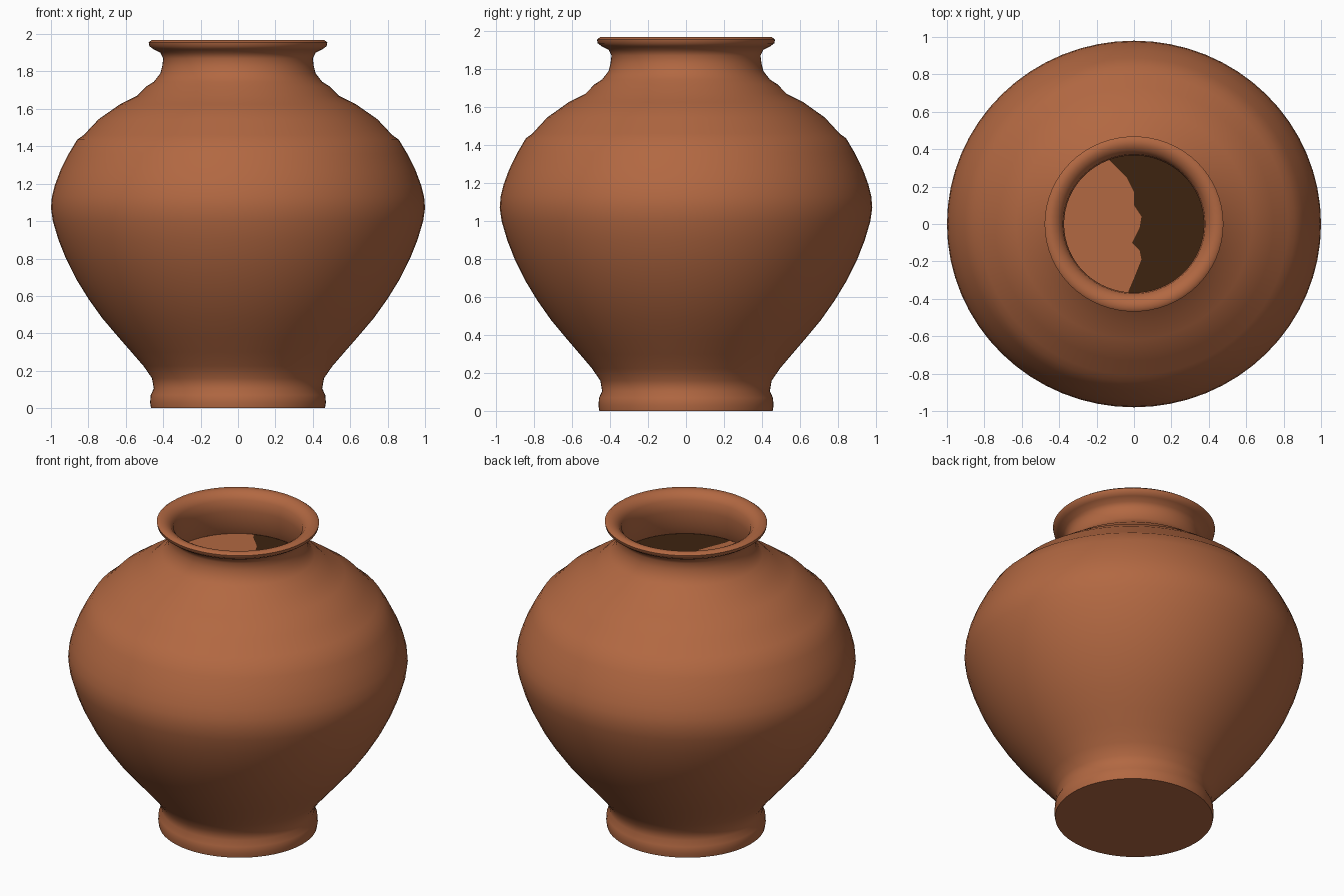
import bpy, bmesh, math

if "Cube" in bpy.data.objects:
    bpy.data.objects.remove(bpy.data.objects["Cube"])

def material(name, rgb):
    m = bpy.data.materials.new(name)
    m.diffuse_color = (*rgb, 1.0)
    m.use_nodes = True
    m.node_tree.nodes["Principled BSDF"].inputs["Base Color"].default_value = m.diffuse_color
    return m

clay = material("terracotta clay", (0.445, 0.138, 0.054))
dark = material("dark brown residue", (0.048, 0.017, 0.005))

SEG = 64
SQUASH = 0.98          # slightly narrower in y
FLOOR_R, FLOOR_Z = 0.41, 1.69

def finish(name, bm, mats, smooth=None):
    me = bpy.data.meshes.new(name)
    bm.to_mesh(me)
    bm.free()
    ob = bpy.data.objects.new(name, me)
    bpy.context.collection.objects.link(ob)
    for m in mats:
        me.materials.append(m)
    if smooth:
        bpy.ops.object.select_all(action='DESELECT')
        ob.select_set(True)
        bpy.context.view_layer.objects.active = ob
        bpy.ops.object.shade_smooth_by_angle(angle=math.radians(smooth))
    return ob

# Pot wall: foot, belly, shoulder, neck, rolled rim and inner neck (radius, height)
profile = [
    (0.465, 0.0), (0.47, 0.03), (0.467, 0.07), (0.45, 0.105), (0.46, 0.16),
    (0.505, 0.225), (0.57, 0.30), (0.64, 0.38), (0.725, 0.48), (0.80, 0.585),
    (0.865, 0.69), (0.92, 0.80), (0.96, 0.90), (0.99, 1.00), (1.0, 1.07),
    (0.995, 1.13), (0.98, 1.19), (0.95, 1.27), (0.905, 1.36), (0.86, 1.435),
    (0.825, 1.46), (0.745, 1.545), (0.63, 1.625), (0.54, 1.67), (0.49, 1.72),
    (0.45, 1.745), (0.415, 1.79), (0.405, 1.83), (0.40, 1.87), (0.415, 1.90),
    (0.45, 1.918), (0.474, 1.935), (0.478, 1.955), (0.462, 1.967),
    (0.43, 1.963), (0.405, 1.95), (0.38, 1.92), (0.374, 1.85), (0.385, 1.75),
    (FLOOR_R, FLOOR_Z),
]
bm = bmesh.new()
rings = []
for r, z in profile:
    rings.append([bm.verts.new((r * math.cos(2 * math.pi * i / SEG),
                                r * SQUASH * math.sin(2 * math.pi * i / SEG), z))
                  for i in range(SEG)])
for a, b in zip(rings, rings[1:]):
    for i in range(SEG):
        j = (i + 1) % SEG
        bm.faces.new((a[i], a[j], b[j], b[i]))
bm.faces.new(rings[0][::-1])   # flat underside
finish("pot_body", bm, [clay], 50)

# Inner floor at the base of the neck: clay left, dark right, ragged divide
divide = [(-0.03, -0.36), (0.0, -0.29), (0.04, -0.19), (0.03, -0.14), (-0.01, -0.10),
          (0.03, -0.02), (0.04, 0.04), (0.0, 0.10), (0.0, 0.17), (-0.04, 0.25),
          (-0.13, 0.34)]
bm = bmesh.new()
line = [bm.verts.new((x, y, FLOOR_Z)) for x, y in divide]
a0 = math.atan2(divide[0][1], divide[0][0])
a1 = math.atan2(divide[-1][1], divide[-1][0])

def arc(start, end, n=24):
    return [bm.verts.new((FLOOR_R * math.cos(start + (end - start) * i / n),
                          FLOOR_R * SQUASH * math.sin(start + (end - start) * i / n),
                          FLOOR_Z)) for i in range(n + 1)]

right = bm.faces.new(arc(a0 % (2 * math.pi) - 2 * math.pi, a1) + line[::-1])
left = bm.faces.new(arc(a1, a0 % (2 * math.pi)) + line)
right.material_index = 1
for f in (left, right):
    f.normal_update()
    if f.normal.z < 0:
        f.normal_flip()
bmesh.ops.triangulate(bm, faces=bm.faces[:])
finish("inner_floor", bm, [clay, dark])
